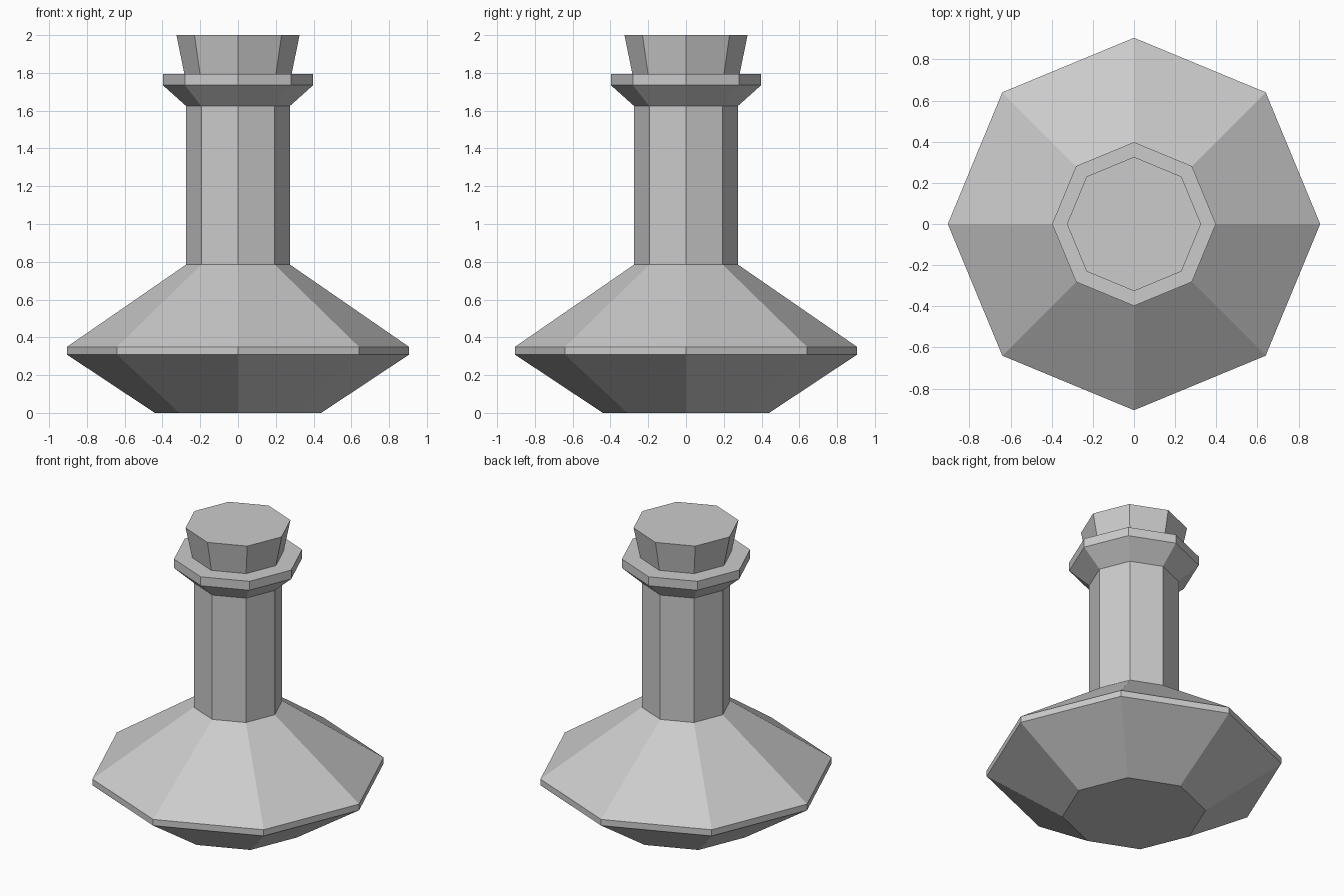
import bpy
import bmesh
from math import cos, sin, pi

SIDES = 8

cube = bpy.data.objects.get("Cube")
if cube:
    bpy.data.objects.remove(cube, do_unlink=True)

# One flat grey for the whole flask
grey = bpy.data.materials.new("light_grey")
grey.use_nodes = True
colour = (0.6, 0.6, 0.6, 1)
grey.diffuse_color = colour
grey.node_tree.nodes["Principled BSDF"].inputs["Base Color"].default_value = colour


def lathe(name, profile):
    """Turn (radius, height) pairs into a capped, flat-faced octagonal solid."""
    bm = bmesh.new()
    rings = [[bm.verts.new((r * cos(2 * pi * i / SIDES), r * sin(2 * pi * i / SIDES), z))
              for i in range(SIDES)] for r, z in profile]
    for low, high in zip(rings, rings[1:]):
        for i in range(SIDES):
            j = (i + 1) % SIDES
            bm.faces.new((low[i], low[j], high[j], high[i]))
    bm.faces.new(rings[0][::-1])
    bm.faces.new(rings[-1])
    mesh = bpy.data.meshes.new(name)
    bm.to_mesh(mesh)
    bm.free()
    mesh.materials.append(grey)
    obj = bpy.data.objects.new(name, mesh)
    bpy.context.collection.objects.link(obj)
    return obj


# Wide body, narrow neck and flared lip in one continuous profile
lathe("flask", [(0.44, 0), (0.905, 0.308), (0.905, 0.35), (0.275, 0.785),
                (0.275, 1.625), (0.398, 1.735), (0.398, 1.795)])

# Tapered stopper seated on the lip
lathe("stopper", [(0.284, 1.795), (0.326, 2.0)])
